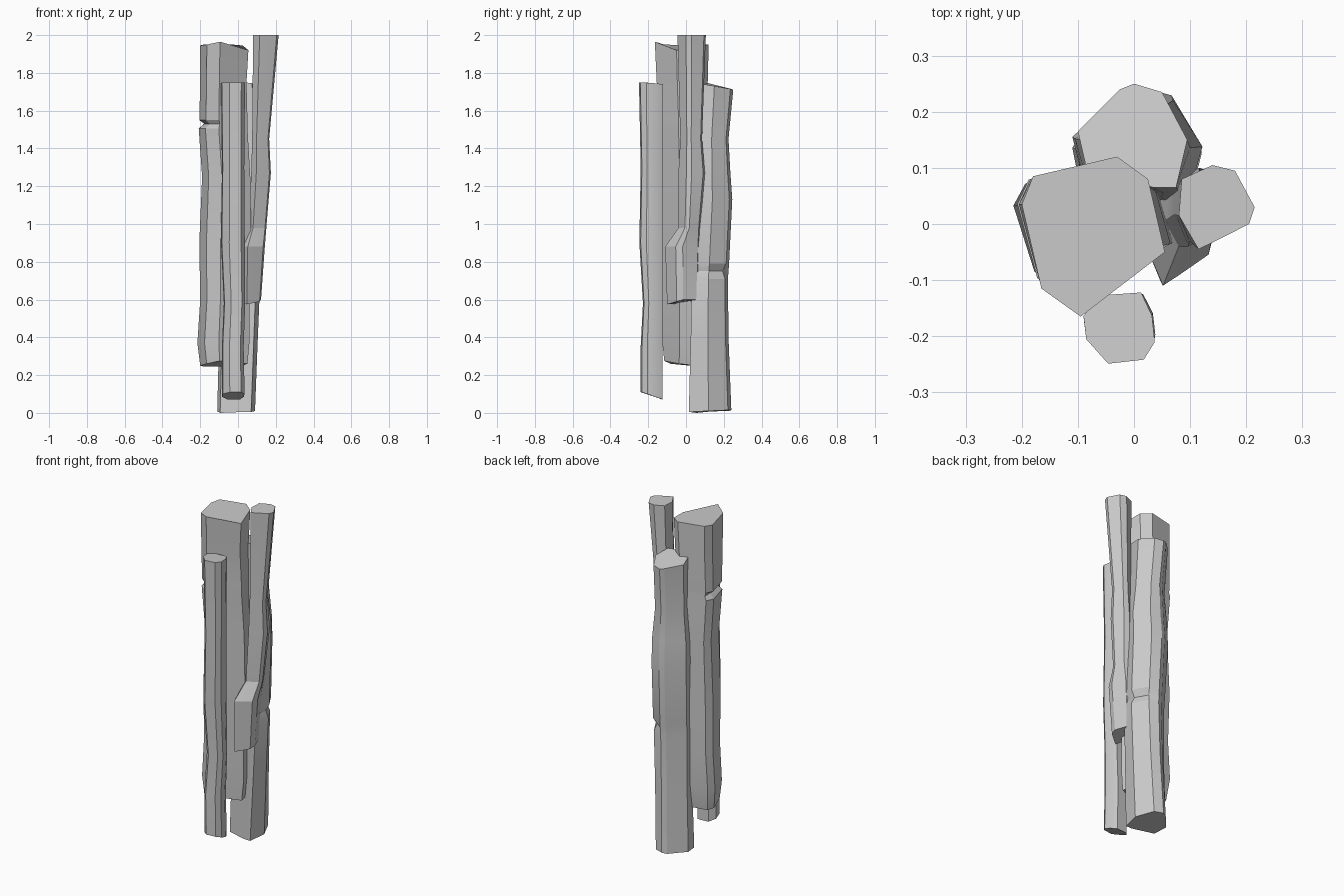
import bpy, bmesh, math

grey = bpy.data.materials.new("weathered grey")
grey.diffuse_color = (0.6, 0.6, 0.6, 1)


def log(name, outline, rings, top_dz, bottom_dz, notch=None):
    """Loft an outline through rings of (z, xmin, xmax, ymin, ymax), top to bottom.
    top_dz / bottom_dz tilt the cut ends; notch = (ring, corners, factor) pulls corners in."""
    xs, ys = [p[0] for p in outline], [p[1] for p in outline]
    ox, oy = min(xs), min(ys)
    w, d = max(xs) - ox, max(ys) - oy
    bm = bmesh.new()
    loops = []
    for i, (z, x0, x1, y0, y1) in enumerate(rings):
        loop = []
        for k, (px, py) in enumerate(outline):
            x = x0 + (px - ox) / w * (x1 - x0)
            y = y0 + (py - oy) / d * (y1 - y0)
            if notch and i == notch[0] and k in notch[1]:
                cx, cy = (x0 + x1) / 2, (y0 + y1) / 2
                x, y = cx + (x - cx) * notch[2], cy + (y - cy) * notch[2]
            dz = top_dz[k] if i == 0 else bottom_dz[k] if i == len(rings) - 1 else 0
            loop.append(bm.verts.new((x, y, z + dz)))
        loops.append(loop)
    n = len(outline)
    for a, b in zip(loops, loops[1:]):
        for k in range(n):
            bm.faces.new((a[k], b[k], b[(k + 1) % n], a[(k + 1) % n]))
    bm.faces.new(loops[0])
    bm.faces.new(loops[-1][::-1])
    bmesh.ops.recalc_face_normals(bm, faces=bm.faces)
    me = bpy.data.meshes.new(name)
    bm.to_mesh(me)
    bm.free()
    me.materials.append(grey)
    ob = bpy.data.objects.new(name, me)
    bpy.context.collection.objects.link(ob)
    bpy.ops.object.select_all(action='DESELECT')
    ob.select_set(True)
    bpy.context.view_layer.objects.active = ob
    bpy.ops.object.shade_smooth_by_angle(angle=math.radians(20))
    return ob


# Thick main log, with a split on its left front corner
log("main_log",
    [(-.095, -.165), (.055, -.05), (.025, .08), (-.03, .12), (-.18, .085), (-.20, .035), (-.165, -.115)],
    [(1.945, -.20, .055, -.165, .12),
     (1.75, -.20, .045, -.155, .115),
     (1.55, -.205, .05, -.14, .11),
     (1.53, -.20, .05, -.14, .11),
     (1.505, -.208, .05, -.14, .11),
     (1.25, -.19, .065, -.13, .105),
     (.90, -.205, .07, -.13, .11),
     (.60, -.20, .06, -.125, .10),
     (.37, -.215, .06, -.125, .10),
     (.26, -.20, .05, -.115, .08)],
    [.02, -.025, 0, .005, .005, 0, .005],
    [.015, 0, -.01, -.015, -.015, -.01, 0],
    notch=(3, (5, 6), .82))

# Back log, the one standing on the ground, with a small split
log("back_log",
    [(.035, .065), (.075, .065), (.095, .15), (.05, .235), (0, .25), (-.025, .24), (-.10, .165), (-.085, .10)],
    [(1.73, -.10, .095, .065, .25),
     (1.45, -.09, .10, .06, .225),
     (1.27, -.105, .122, .055, .235),
     (1.13, -.11, .12, .05, .245),
     (.79, -.10, .12, .035, .228),
     (.75, -.10, .12, .03, .225),
     (.71, -.10, .118, .03, .222),
     (.40, -.10, .105, .025, .225),
     (0, -.11, .09, .015, .24)],
    [.02, .015, 0, -.015, -.02, -.015, 0, .02],
    [.005, .005, .01, .015, .015, .01, .008, 0],
    notch=(5, (2, 3), .8))

# Thin front pole
log("front_pole",
    [(-.045, -.247), (.02, -.24), (.04, -.21), (.035, -.165), (.015, -.125), (-.06, -.13), (-.09, -.165), (-.085, -.205)],
    [(1.745, -.09, .037, -.249, -.122),
     (1.30, -.085, .033, -.24, -.125),
     (.90, -.09, .036, -.247, -.125),
     (.58, -.075, .038, -.228, -.125),
     (.35, -.085, .03, -.24, -.125),
     (.09, -.085, .035, -.24, -.125)],
    [.005, .005, .003, 0, -.005, -.005, 0, .003],
    [.02, .02, .01, -.005, -.018, -.018, -.005, .01])

# Leaning right pole with a swollen foot
log("right_pole",
    [(.115, -.045), (.15, -.028), (.205, 0), (.215, .03), (.18, .095), (.14, .105), (.085, .08), (.08, .015)],
    [(2.0, .08, .215, -.045, .105),
     (1.45, .075, .165, -.03, .085),
     (1.27, .07, .174, -.04, .10),
     (.98, .055, .15, -.04, .075),
     (.88, .02, .142, -.11, .075),
     (.59, .02, .122, -.10, .07)],
    [0] * 8,
    [-.015, -.01, 0, .01, .01, .01, .005, -.01])
